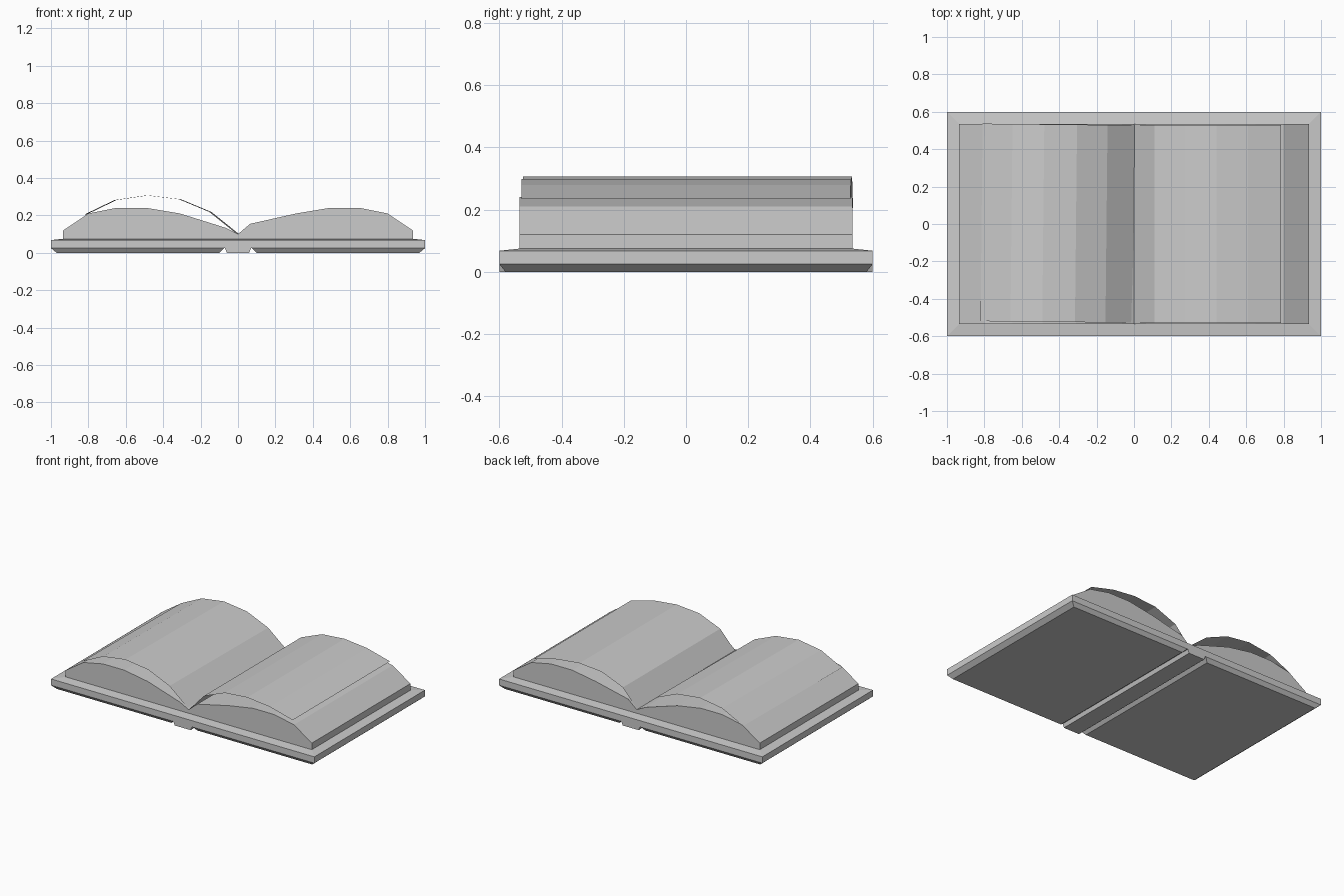
import bpy, math

if "Cube" in bpy.data.objects:
    bpy.data.objects.remove(bpy.data.objects["Cube"])


def make(name, verts, faces):
    me = bpy.data.meshes.new(name)
    me.from_pydata(verts, [], faces)
    me.validate()
    ob = bpy.data.objects.new(name, me)
    bpy.context.collection.objects.link(ob)
    return ob


def stack(name, rects, cap_top=True):
    """Stacked rectangles (x0, x1, half_y, z), listed bottom to top."""
    verts, faces = [], [(3, 2, 1, 0)]
    for x0, x1, y, z in rects:
        verts += [(x0, -y, z), (x1, -y, z), (x1, y, z), (x0, y, z)]
    for k in range(len(rects) - 1):
        a = 4 * k
        for i in range(4):
            j = (i + 1) % 4
            faces.append((a + i, a + j, a + 4 + j, a + 4 + i))
    if cap_top:
        n = len(verts)
        faces.append((n - 4, n - 3, n - 2, n - 1))
    return make(name, verts, faces)


def extrude(name, profile, y, closed):
    """Sweep an x-z profile along y; a closed one gets end caps."""
    n = len(profile)
    verts = [(x, s * y, z) for s in (-1, 1) for x, z in profile]
    faces = [(i, (i + 1) % n, n + (i + 1) % n, n + i)
             for i in range(n if closed else n - 1)]
    if closed:
        faces += [tuple(reversed(range(n))), tuple(range(n, 2 * n))]
    return make(name, verts, faces)


# Cover slab, with a slightly sloped top border
stack("cover", [(-1, 1, 0.6, 0.025), (-1, 1, 0.6, 0.068),
                (-0.935, 0.935, 0.535, 0.075)])

# Chamfered undersides of the two boards
for side, (a, b, c, d) in {"left": (-0.97, -0.10, -1, -0.075),
                           "right": (0.10, 0.97, 0.075, 1)}.items():
    stack("board_" + side, [(a, b, 0.58, 0), (c, d, 0.6, 0.025)], cap_top=False)

# Spine strip between the grooves
stack("spine", [(-0.06, 0.06, 0.6, 0), (-0.07, 0.07, 0.6, 0.025)], cap_top=False)

# Page block: two humps meeting at the gutter
extrude("page_block", [
    (-0.935, 0.072), (0.935, 0.072), (0.935, 0.12), (0.80, 0.21), (0.65, 0.24),
    (0.49, 0.24), (0.31, 0.21), (0.065, 0.155), (0, 0.10), (-0.065, 0.133),
    (-0.15, 0.16), (-0.31, 0.21), (-0.49, 0.24), (-0.65, 0.24), (-0.80, 0.21),
    (-0.935, 0.12)], 0.535, True)

# Loose curled sheets above each half
extrude("loose_page_right", [
    (0.785, 0.235), (0.61, 0.28), (0.44, 0.298), (0.27, 0.284), (0.11, 0.22),
    (0, 0.10)], 0.528, False)
left = extrude("loose_page_left", [
    (0, 0.10), (-0.147, 0.218), (-0.31, 0.286), (-0.485, 0.307), (-0.655, 0.282),
    (-0.815, 0.205)], 0.528, False)
left.rotation_euler.z = math.radians(-0.6)
